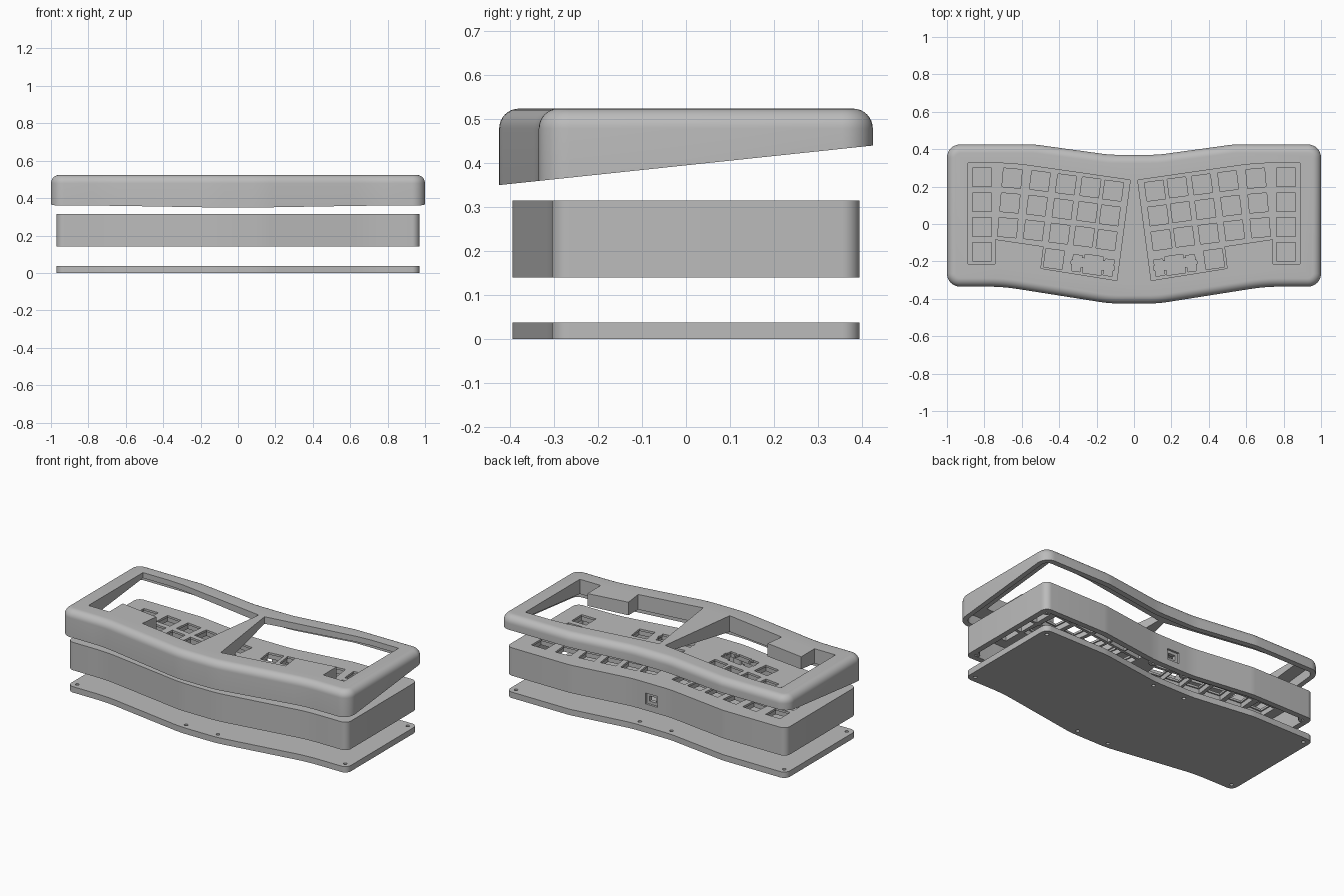
import bpy, bmesh, math
from mathutils import Vector, Matrix

if "Cube" in bpy.data.objects:
    bpy.data.objects.remove(bpy.data.objects["Cube"])

grey = bpy.data.materials.new("plain_grey")
grey.diffuse_color = (0.5, 0.5, 0.5, 1)
grey.use_nodes = True
grey.node_tree.nodes["Principled BSDF"].inputs["Base Color"].default_value = grey.diffuse_color

# case outline, right half from front to back: x, y, corner radius
HALF = [(0.13, -0.425, 0.7), (0.70, -0.335, 1.0), (1, -0.335, 0.07),
        (1, 0.425, 0.07), (0.53, 0.425, 0.3), (0.13, 0.37, 0.6)]
CORNERS = HALF + [(-x, y, r) for x, y, r in reversed(HALF)]


def outline(inset, seg=8):
    """Rounded case outline, offset inwards by inset."""
    n = len(CORNERS)
    P = [Vector(c[:2]) for c in CORNERS]
    D = [(P[(i + 1) % n] - P[i]).normalized() for i in range(n)]
    N = [Vector((-d.y, d.x)) for d in D]
    pts = []
    for i in range(n):
        a, b = D[i - 1], D[i]
        m = N[i - 1] + N[i]
        p = P[i] + m * (inset * 2 / m.length_squared)
        turn = math.atan2(a.x * b.y - a.y * b.x, a.dot(b))
        s = 1 if turn > 0 else -1
        r = CORNERS[i][2] - s * inset
        start = p - a * (r * math.tan(abs(turn) / 2))
        centre = start + N[i - 1] * s * r
        arm = start - centre
        for k in range(seg + 1):
            q = centre + Matrix.Rotation(turn * k / seg, 2) @ arm
            pts.append((q.x, q.y))
    return pts


def loft(bm, rings):
    loops = [[bm.verts.new(p) for p in ring] for ring in rings]
    n = len(loops[0])
    for lo, hi in zip(loops, loops[1:]):
        for i in range(n):
            j = (i + 1) % n
            bm.faces.new((lo[i], lo[j], hi[j], hi[i]))
    bm.faces.new(loops[0][::-1])
    bm.faces.new(loops[-1])


def prism(bm, pts, z0, z1):
    loft(bm, [[(x, y, z0) for x, y in pts],
              [(x, y, z1(y) if callable(z1) else z1) for x, y in pts]])


def make(name, bm):
    bmesh.ops.recalc_face_normals(bm, faces=bm.faces)
    me = bpy.data.meshes.new(name)
    bm.to_mesh(me)
    bm.free()
    ob = bpy.data.objects.new(name, me)
    bpy.context.collection.objects.link(ob)
    me.materials.append(grey)
    return ob


def activate(ob):
    bpy.ops.object.select_all(action='DESELECT')
    ob.select_set(True)
    bpy.context.view_layer.objects.active = ob


def cut(ob, prisms):
    """Subtract a set of separate prisms (points, bottom, top)."""
    bm = bmesh.new()
    for p in prisms:
        prism(bm, *p)
    cutter = make("cutter", bm)
    cutter.hide_render = True
    m = ob.modifiers.new("cut", 'BOOLEAN')
    m.operation, m.solver, m.object = 'DIFFERENCE', 'EXACT', cutter
    activate(ob)
    bpy.ops.object.modifier_apply(modifier=m.name)
    bpy.data.objects.remove(cutter)


def smooth(ob):
    activate(ob)
    bpy.ops.object.shade_smooth_by_angle(angle=math.radians(25))


def flip(pts):
    return [(-x, y) for x, y in reversed(pts)]


def rect(x, y, w, h):
    return [(x - w, y - h), (x + w, y - h), (x + w, y + h), (x - w, y + h)]


def circle(x, y, r, n=16):
    return [(x + r * math.cos(2 * math.pi * k / n), y + r * math.sin(2 * math.pi * k / n)) for k in range(n)]


def place(pts, x, y, deg):
    R = Matrix.Rotation(math.radians(deg), 2)
    return [tuple(R @ Vector(p) + Vector((x, y))) for p in pts]


# switch positions on the left half: column top x, y, tilt, count
COLUMNS = [(-0.813, 0.25, 0, 4), (-0.652, 0.245, -5, 3), (-0.503, 0.23, -7, 3),
           (-0.364, 0.212, -7.5, 3), (-0.233, 0.196, -7.5, 3),
           (-0.112, 0.178, -7.5, 3), (-0.428, -0.187, -7.5, 1)]
WIDE = (-0.22, -0.218, -8)


def key_shapes(half):
    out = []
    for x, y, deg, n in COLUMNS:
        a = math.radians(deg)
        for k in range(n):
            out.append(place(rect(0, 0, half, half),
                             x + 0.133 * k * math.sin(a), y - 0.133 * k * math.cos(a), deg))
    return out


# wide key cutout with stabiliser slots
side = [(0.05, -0.05), (0.05, -0.02), (0.062, -0.02), (0.062, -0.047), (0.11, -0.047),
        (0.11, -0.012), (0.117, -0.012), (0.117, 0.01), (0.11, 0.01), (0.11, 0.04),
        (0.062, 0.04), (0.062, 0.028), (0.05, 0.028), (0.05, 0.05)]
wide = place(side + flip(side), *WIDE)
SCREWS = [(s * x, y) for s in (-1, 1)
          for x, y in ((0.93, 0.355), (0.93, -0.265), (0.11, 0.3), (0.11, -0.357))]

# bottom plate with screw holes
bm = bmesh.new()
prism(bm, outline(0.03), 0, 0.037)
plate = make("bottom_plate", bm)
cut(plate, [(circle(x, y, 0.011), -0.1, 0.1) for x, y in SCREWS])
smooth(plate)

# main body: hollow tray with switch plate on top
bm = bmesh.new()
prism(bm, outline(0.03), 0.14, 0.315)
body = make("switch_body", bm)
cut(body, [(outline(0.065), 0.1, 0.272)])
holes = key_shapes(0.05) + [wide]
cut(body, [(q, 0.2, 0.4) for p in holes for q in (p, flip(p))])
relief = key_shapes(0.058) + [place(rect(0, 0, 0.122, 0.058), *WIDE)]
cut(body, [(q, 0.2, 0.302) for p in relief for q in (p, flip(p))])
# cable port in the back wall
cut(body, [(rect(0, 0.35, 0.042, 0.023), 0.18, 0.248)])
cut(body, [(rect(0, 0.3, 0.024, 0.045), 0.198, 0.23)])
smooth(body)

# screw bosses inside the body
bm = bmesh.new()
for x, y in SCREWS:
    prism(bm, circle(x, y, 0.028), 0.142, 0.28)
bosses = make("screw_bosses", bm)
cut(bosses, [(circle(x, y, 0.01), 0.1, 0.24) for x, y in SCREWS])
smooth(bosses)


# top bezel: rounded upper edge, sloped underside
def slope(y, lift=0.0):
    return 0.35 + (y + 0.425) * 0.09 / 0.85 + lift


R = 0.045
rings = [[(x, y, slope(y)) for x, y in outline(0)]]
for k in range(9):
    a = math.pi / 2 * k / 8
    rings.append([(x, y, 0.524 - R * (1 - math.sin(a))) for x, y in outline(R * (1 - math.cos(a)))])
bm = bmesh.new()
loft(bm, rings)
bezel = make("top_bezel", bm)
cut(bezel, [(outline(0.03), 0.2, lambda y: slope(y, 0.06))])
opening = [(-0.887, 0.325), (-0.887, -0.215), (-0.742, -0.215), (-0.742, -0.082),
           (-0.483, -0.12), (-0.498, -0.237), (-0.092, -0.302), (-0.02, 0.235),
           (-0.60, 0.318), (-0.70, 0.325)]
cut(bezel, [(p, 0.2, 0.7) for p in (opening, flip(opening))])
smooth(bezel)
